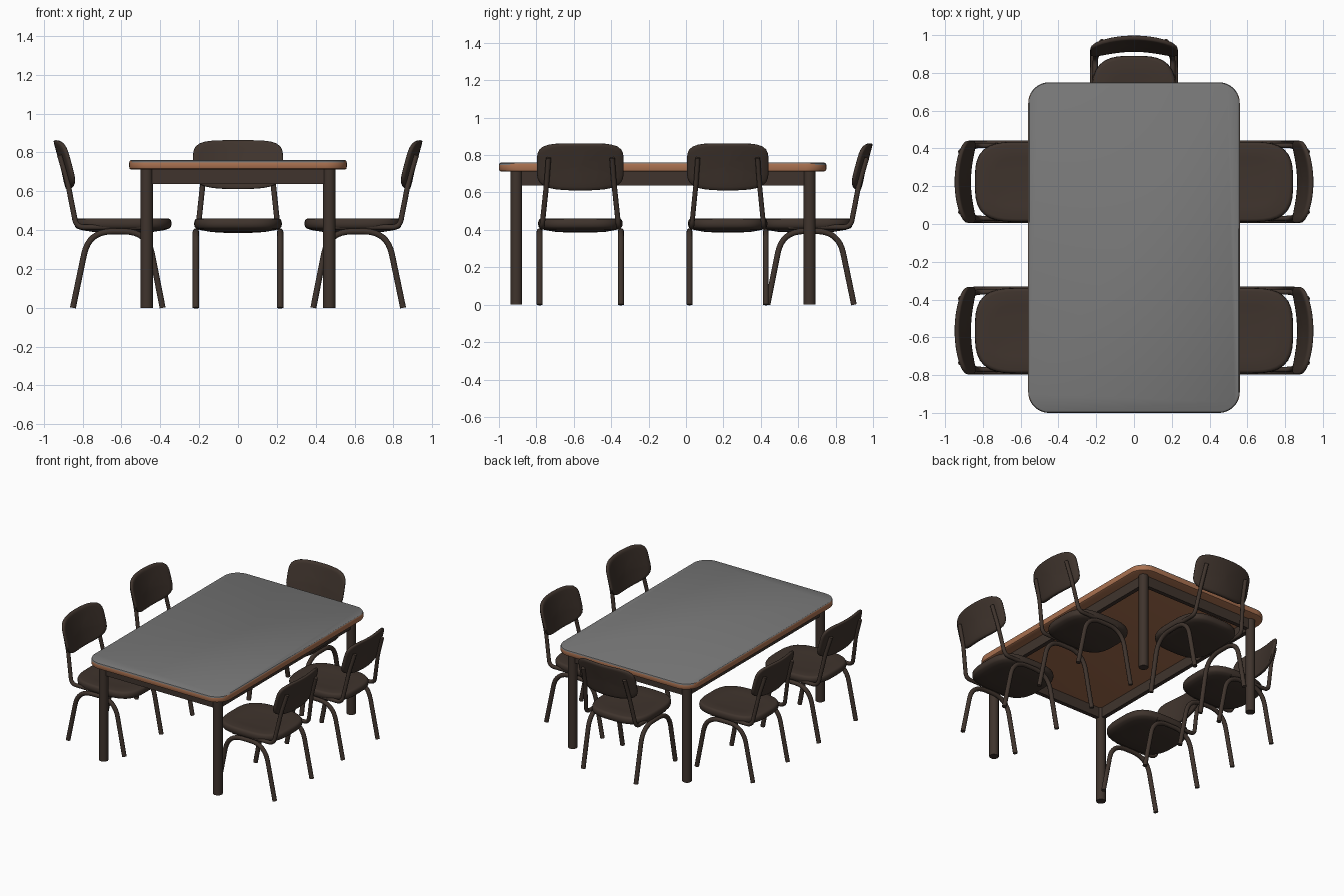
import bpy, bmesh, math
from mathutils import Vector, Matrix

if "Cube" in bpy.data.objects:
    bpy.data.objects.remove(bpy.data.objects["Cube"])


def material(name, rgb):
    m = bpy.data.materials.new(name)
    m.diffuse_color = (*rgb, 1)
    m.use_nodes = True
    m.node_tree.nodes["Principled BSDF"].inputs["Base Color"].default_value = m.diffuse_color
    return m


DARK = material("dark brown", (0.050, 0.034, 0.026))
WOOD = material("orange wood", (0.40, 0.165, 0.080))
GREY = material("grey top", (0.19, 0.19, 0.19))


def add(name, mesh, mat=None, matrix=Matrix()):
    if mat and not mesh.materials:
        mesh.materials.append(mat)
    ob = bpy.data.objects.new(name, mesh)
    bpy.context.collection.objects.link(ob)
    ob.matrix_world = matrix
    return ob


def smooth(mesh, angle=40):
    mesh.polygons.foreach_set("use_smooth", [True] * len(mesh.polygons))
    mesh.set_sharp_from_angle(angle=math.radians(angle))
    return mesh


def superellipse(a, b, n, count=48):
    pts = []
    for i in range(count):
        t = 2 * math.pi * i / count
        c, s = math.cos(t), math.sin(t)
        r = (abs(c) ** n + abs(s) ** n) ** (-1 / n)
        pts.append((a * r * c, b * r * s))
    return pts


def rounded_rect(a, b, r, seg=10):
    pts = []
    for k, (sx, sy) in enumerate([(1, 1), (-1, 1), (-1, -1), (1, -1)]):
        for i in range(seg + 1):
            t = math.pi / 2 * (k + i / seg)
            pts.append((sx * (a - r) + r * math.cos(t), sy * (b - r) + r * math.sin(t)))
    return pts


def loft(name, outline, rings, warp):
    """Stack scaled copies of an outline; rings hold (scale, depth)."""
    bm = bmesh.new()
    loops = [[bm.verts.new(warp(s * x, s * y, d)) for x, y in outline] for s, d in rings]
    n = len(outline)
    for p, q in zip(loops, loops[1:]):
        for i in range(n):
            bm.faces.new((p[i], p[(i + 1) % n], q[(i + 1) % n], q[i]))
    bm.faces.new(loops[0])
    bm.faces.new(loops[-1])
    bmesh.ops.recalc_face_normals(bm, faces=bm.faces)
    me = bpy.data.meshes.new(name)
    bm.to_mesh(me)
    bm.free()
    return me


def tube(name, pts, radius, bend=0.1):
    """Round tube along a polyline with softened corners."""
    pts = [Vector(p) for p in pts]
    path = [pts[0]]
    for a, b, c in zip(pts, pts[1:], pts[2:]):
        p = b + (a - b).normalized() * min(bend, (a - b).length * .49)
        q = b + (c - b).normalized() * min(bend, (c - b).length * .49)
        for i in range(9):
            t = i / 8
            path.append(p * (1 - t) ** 2 + b * 2 * t * (1 - t) + q * t * t)
    path.append(pts[-1])
    cu = bpy.data.curves.new(name, 'CURVE')
    cu.dimensions = '3D'
    cu.bevel_depth, cu.bevel_resolution, cu.use_fill_caps = radius, 3, True
    sp = cu.splines.new('POLY')
    sp.points.add(len(path) - 1)
    for sp_pt, co in zip(sp.points, path):
        sp_pt.co = (*co, 1)
    ob = bpy.data.objects.new(name, cu)
    bpy.context.collection.objects.link(ob)
    bpy.context.view_layer.update()
    me = bpy.data.meshes.new_from_object(ob.evaluated_get(bpy.context.evaluated_depsgraph_get()))
    bpy.data.objects.remove(ob)
    me.materials.clear()
    return smooth(me, 50)


# Table top: wooden slab with a grey upper face
top = loft("table_top", rounded_rect(.56, .875, .11),
           [(.985, .712), (.996, .716), (1, .724), (1, .748), (.996, .756), (.988, .760)],
           lambda x, y, d: (x, y - .125, d))
top.materials.append(WOOD)
top.materials.append(GREY)
for p in top.polygons:
    p.material_index = 1 if p.normal.z > .4 else 0
add("table_top", smooth(top, 35))

# Table legs and aprons
LX, LY0, LY1 = .47, -.907, .66
for sx in (-1, 1):
    for y in (LY0, LY1):
        add("table_leg", tube("table_leg", [(sx * LX, y, 0), (sx * LX, y, .714)], .033), DARK)


def box(name, centre, size):
    bm = bmesh.new()
    bmesh.ops.create_cube(bm, size=1, matrix=Matrix.Translation(centre) @ Matrix.Diagonal((*size, 1)))
    me = bpy.data.meshes.new(name)
    bm.to_mesh(me)
    bm.free()
    add(name, me, DARK)


for sx in (-1, 1):
    box("side_apron", (sx * LX, (LY0 + LY1) / 2, .675), (.03, LY1 - LY0, .076))
for y in (LY0, LY1):
    box("end_apron", (0, y, .675), (2 * LX, .03, .076))

# Chair parts, facing -y with the backrest towards +y
seat = smooth(loft("seat", superellipse(.226, .25, 3.3),
                   [(.3, .386), (.6, .390), (.85, .400), (.96, .409), (.99, .418), (1, .432),
                    (.992, .448), (.965, .457), (.92, .460), (.6, .454), (.3, .451)],
                   lambda x, y, d: (x, y + .592, d)), 60)


def bend_back(x, z, d):
    # lean backwards with height and curve forwards at the sides
    lean = .874 + (z + .12) / .24 * .065
    return (x, lean - .04 * (x / .23) ** 2 + d, z + .743 - (.012 * (1 - (x / .23) ** 2) if z < -.05 else 0))


backrest = smooth(loft("backrest", superellipse(.232, .12, 4.5),
                       [(.05, -.013), (.35, -.013), (.65, -.013), (.85, -.013), (.96, -.012), (.99, -.008),
                        (1, 0), (.99, .008), (.96, .012), (.85, .013), (.65, .013), (.35, .013), (.05, .013)],
                       bend_back), 60)
parts = [seat, backrest]
for s in (-1, 1):
    parts.append(tube("leg_frame", [(s * .217, .388, 0), (s * .217, .466, .393),
                                    (s * .217, .768, .393), (s * .217, .85, 0)], .016, .12))
    parts.append(tube("back_post", [(s * .205, .50, .415), (s * .205, .832, .415),
                                    (s * .18, .878, .65), (s * .17, .918, .785)], .014, .04))


def chair(x, y, angle, width=1):
    m = Matrix.Translation((x, y, 0)) @ Matrix.Rotation(math.radians(angle), 4, 'Z') @ Matrix.Diagonal((width, 1, 1, 1))
    for me in parts:
        add("chair_" + me.name.split(".")[0], me, DARK, m)


# Two chairs on each long side, one at the back end
for angle in (-90, 90):
    chair(0, -.565, angle)
    chair(0, .223, angle, .94)
chair(0, .048, 0)
